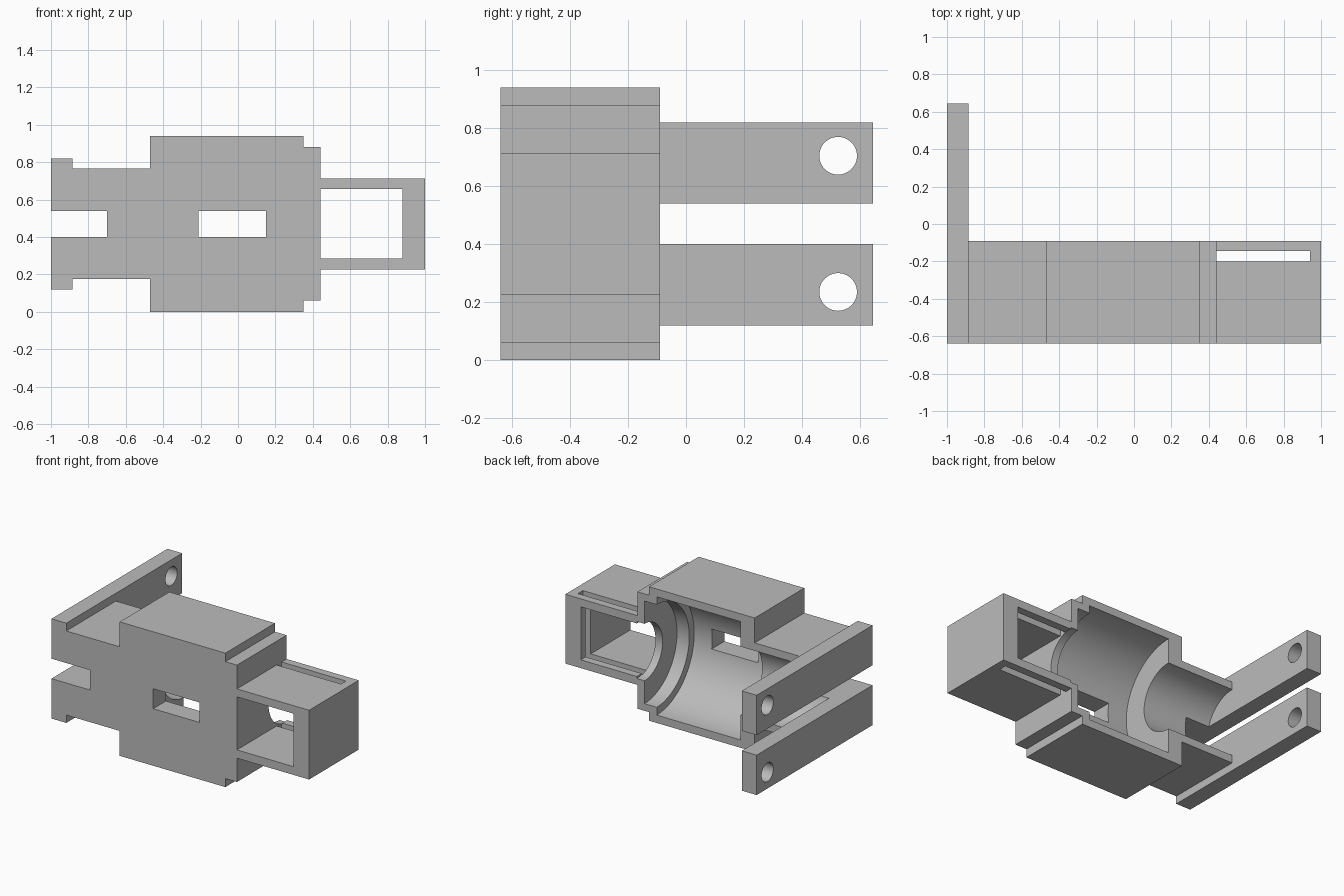
import bpy, bmesh, math
from mathutils import Matrix, Vector

cube = bpy.data.objects.get("Cube")
if cube:
    bpy.data.objects.remove(cube, do_unlink=True)

FRONT, BACK, MID = -0.64, -0.09, 0.47   # body depth limits and height of the bore axis

grey = bpy.data.materials.new("light_grey")
grey.use_nodes = True
grey.diffuse_color = (0.5, 0.5, 0.5, 1)
grey.node_tree.nodes["Principled BSDF"].inputs["Base Color"].default_value = (0.5, 0.5, 0.5, 1)


def finish(name, bm):
    bmesh.ops.remove_doubles(bm, verts=bm.verts, dist=1e-5)
    bmesh.ops.recalc_face_normals(bm, faces=bm.faces)
    mesh = bpy.data.meshes.new(name)
    bm.to_mesh(mesh)
    bm.free()
    obj = bpy.data.objects.new(name, mesh)
    mesh.materials.append(grey)
    bpy.context.collection.objects.link(obj)
    return obj


def box(name, x, y, z):
    bm = bmesh.new()
    bmesh.ops.create_cube(bm, size=1)
    for v in bm.verts:
        v.co = [lo + (hi - lo) * (c + 0.5) for c, (lo, hi) in zip(v.co, (x, y, z))]
    return finish(name, bm)


def slab(name, outline, y0, y1):
    """Extrude an (x, z) outline along y."""
    bm = bmesh.new()
    face = bm.faces.new([bm.verts.new((x, y0, z)) for x, z in outline])
    new = bmesh.ops.extrude_face_region(bm, geom=[face])["geom"]
    bmesh.ops.translate(bm, vec=(0, y1 - y0, 0),
                        verts=[v for v in new if isinstance(v, bmesh.types.BMVert)])
    return finish(name, bm)


def lathe(name, profile, steps=96):
    """Revolve an (x, radius) profile about the bore axis."""
    bm = bmesh.new()
    verts = [bm.verts.new((x, BACK, MID + r)) for x, r in profile]
    edges = [bm.edges.new(pair) for pair in zip(verts, verts[1:])]
    bmesh.ops.spin(bm, geom=verts + edges, cent=(0, BACK, MID), axis=(1, 0, 0),
                   angle=math.tau, steps=steps, use_duplicate=False)
    return finish(name, bm)


def cut(obj, cutter):
    bpy.context.view_layer.objects.active = obj
    mod = obj.modifiers.new("cut", 'BOOLEAN')
    mod.operation, mod.solver, mod.object = 'DIFFERENCE', 'EXACT', cutter
    bpy.ops.object.modifier_apply(modifier=mod.name)
    bpy.data.objects.remove(cutter, do_unlink=True)


def smooth(obj):
    bpy.ops.object.select_all(action='DESELECT')
    obj.select_set(True)
    bpy.context.view_layer.objects.active = obj
    bpy.ops.object.shade_smooth_by_angle(angle=math.radians(25))


# Body: stepped outline mirrored about the bore axis, notched at the arm end
half = [(-0.70, 0.07), (-1, 0.07), (-1, 0.35), (-0.885, 0.35), (-0.885, 0.295),
        (-0.47, 0.295), (-0.47, 0.47), (0.35, 0.47), (0.35, 0.41), (0.44, 0.41),
        (0.44, 0.243), (1, 0.243)]
outline = [(x, MID + h) for x, h in half] + [(x, MID - h) for x, h in reversed(half)]
body = slab("holder_body", outline, FRONT, BACK)

# Stepped round bore, open at the back
cut(body, lathe("bore", [(-0.885, 0), (-0.885, 0.24), (-0.36, 0.24), (-0.36, 0.415),
                         (0.29, 0.415), (0.29, 0.36), (0.385, 0.36), (0.385, 0.2),
                         (0.445, 0.2), (0.445, 0)]))

# Front window, end frame opening and the thin slot across the frame
cut(body, box("window", (-0.21, 0.15), (-0.8, -0.3), (0.40, 0.54)))
cut(body, box("frame_opening", (0.44, 0.88), (-0.8, 0.1), (0.285, 0.657)))
cut(body, box("frame_slot", (0.44, 0.94), (-0.20, -0.145), (0.1, 0.84)))
smooth(body)

# Two rear arms with pivot holes
for name, side in (("lower_arm", -1), ("upper_arm", 1)):
    z = sorted((MID + side * 0.07, MID + side * 0.35))
    arm = box(name, (-1, -0.885), (BACK, 0.645), z)
    bm = bmesh.new()
    place = Matrix.Translation(Vector((-0.94, 0.525, MID + side * 0.235)))
    bmesh.ops.create_cone(bm, cap_ends=True, segments=48, radius1=0.065, radius2=0.065,
                          depth=0.4, matrix=place @ Matrix.Rotation(math.pi / 2, 4, 'Y'))
    cut(arm, finish("pivot_hole", bm))
    smooth(arm)
